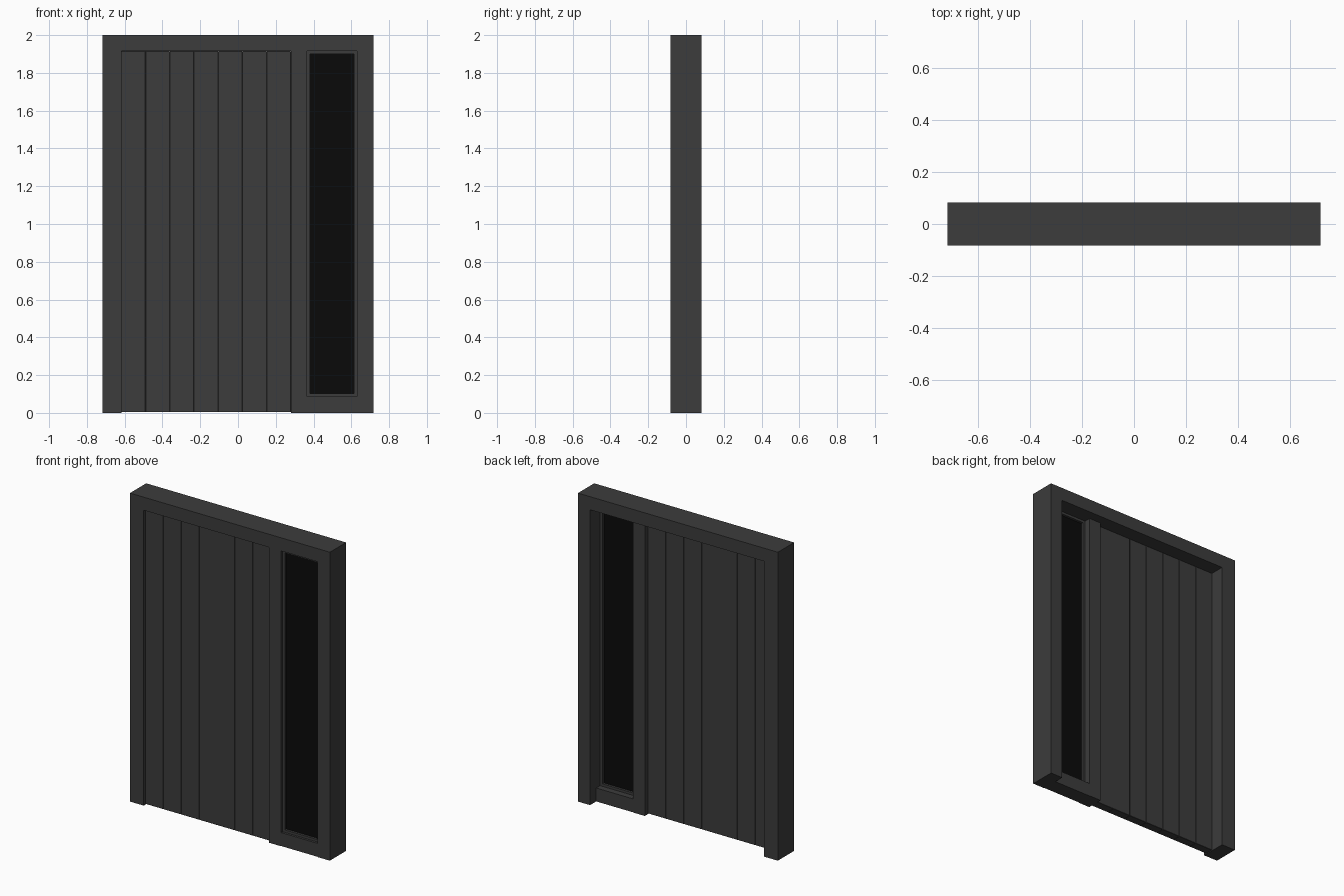
import bpy, bmesh

if "Cube" in bpy.data.objects:
    bpy.data.objects.remove(bpy.data.objects["Cube"])


def material(name, v):
    m = bpy.data.materials.new(name)
    m.diffuse_color = (v, v, v, 1)
    m.use_nodes = True
    m.node_tree.nodes["Principled BSDF"].inputs["Base Color"].default_value = m.diffuse_color
    return m


PAINT = material("dark_paint", 0.045)
GLASS = material("black_glass", 0.003)


def extrude_y(name, outline, y0, y1, mat=PAINT, bevel=0):
    """Extrude an x-z outline from y0 to y1."""
    bm = bmesh.new()
    face = bm.faces.new([bm.verts.new((x, y0, z)) for x, z in outline])
    new = bmesh.ops.extrude_face_region(bm, geom=[face])["geom"]
    verts = [g for g in new if isinstance(g, bmesh.types.BMVert)]
    bmesh.ops.translate(bm, verts=verts, vec=(0, y1 - y0, 0))
    bmesh.ops.recalc_face_normals(bm, faces=bm.faces)
    me = bpy.data.meshes.new(name)
    bm.to_mesh(me)
    bm.free()
    me.materials.append(mat)
    ob = bpy.data.objects.new(name, me)
    bpy.context.collection.objects.link(ob)
    if bevel:
        mod = ob.modifiers.new("chamfer", 'BEVEL')
        mod.width, mod.segments = bevel, 1
    return ob


def box(name, x0, x1, y0, y1, z0, z1, mat=PAINT, bevel=0):
    return extrude_y(name, [(x0, z0), (x1, z0), (x1, z1), (x0, z1)], y0, y1, mat, bevel)


W, D, TOP = 0.717, 0.083, 1.915
LEFT, MULL0, MULL1, RIGHT = -0.618, 0.28, 0.365, 0.63

# outer frame: two posts and the head in one piece
extrude_y("door_frame", [(-W, 0), (LEFT, 0), (LEFT, TOP), (RIGHT, TOP),
                         (RIGHT, 0), (W, 0), (W, 2), (-W, 2)], -D, D)

# door leaf of seven vertical planks
n = 7
step = (MULL0 - LEFT) / n
for i in range(n):
    box(f"door_plank_{i + 1}", LEFT + i * step, LEFT + (i + 1) * step,
        -0.065, -0.01, 0.004, TOP, bevel=0.0015)

# post between door and side window, and the rail under the window
box("mullion", MULL0, MULL1, -D, 0.022, 0, TOP)
box("window_bottom_rail", MULL1, RIGHT, -D + 0.003, 0.02, 0, 0.087)

# slim sash around the glass
B, Z0 = 0.016, 0.087
Y0, Y1 = -0.065, -0.02
box("sash_left", MULL1, MULL1 + B, Y0, Y1, Z0, TOP)
box("sash_right", RIGHT - B, RIGHT, Y0, Y1, Z0, TOP)
box("sash_bottom", MULL1 + B, RIGHT - B, Y0, Y1, Z0, Z0 + B)
box("sash_top", MULL1 + B, RIGHT - B, Y0, Y1, TOP - B, TOP)
box("window_glass", MULL1 + B, RIGHT - B, -0.05, -0.035, Z0 + B, TOP - B, GLASS)
